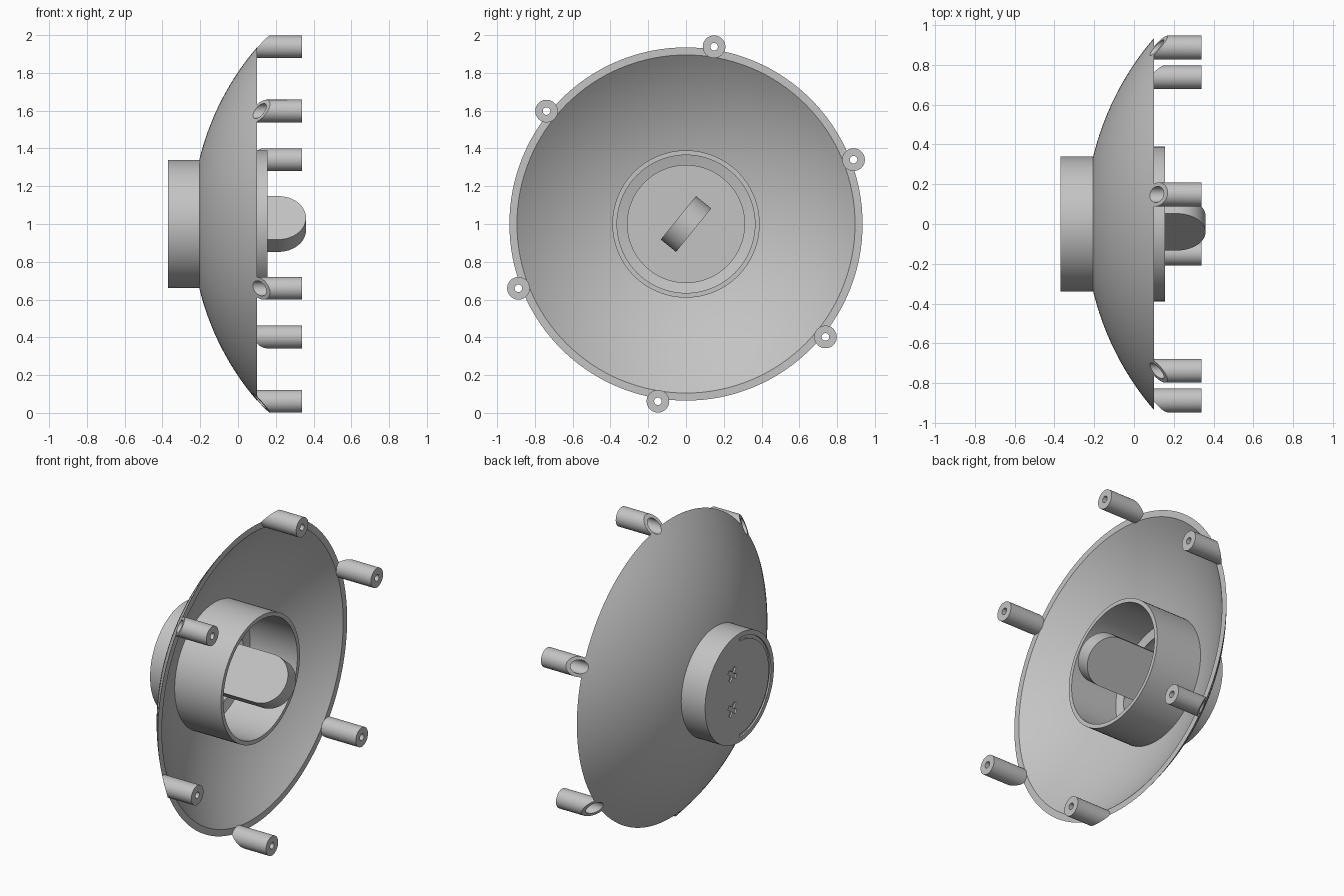
import bpy
import bmesh
from math import sin, cos, pi, sqrt, hypot, radians
from mathutils import Matrix

default = bpy.data.objects.get("Cube")
if default:
    bpy.data.objects.remove(default, do_unlink=True)

AXIS_Z = 1.0        # height of the turning axis, which runs along x
CENTRE_X = 1.19     # centre of the spherical dish shell
OUTER, INNER = 1.436, 1.41

grey = bpy.data.materials.new("light grey")
grey.use_nodes = True
grey.diffuse_color = (0.55, 0.55, 0.55, 1)
grey.node_tree.nodes["Principled BSDF"].inputs["Base Color"].default_value = grey.diffuse_color


def shell_x(r, radius):
    return CENTRE_X - sqrt(radius ** 2 - r ** 2)


def finish(name, bm):
    bmesh.ops.remove_doubles(bm, verts=bm.verts, dist=1e-5)
    bmesh.ops.recalc_face_normals(bm, faces=bm.faces)
    mesh = bpy.data.meshes.new(name)
    bm.to_mesh(mesh)
    bm.free()
    mesh.materials.append(grey)
    obj = bpy.data.objects.new(name, mesh)
    bpy.context.collection.objects.link(obj)
    return obj


def lathe(profile, steps, y=0.0, z=AXIS_Z, start=0.0, sweep=2 * pi, bm=None):
    """Turn a closed (x, r) profile round an axis parallel to x."""
    bm = bm or bmesh.new()
    full = sweep > 6.28
    rings = []
    for i in range(steps if full else steps + 1):
        a = start + sweep * i / steps
        rings.append([bm.verts.new((x, y + r * cos(a), z + r * sin(a))) for x, r in profile])
    n = len(profile)
    for i in range(steps):
        a, b = rings[i], rings[(i + 1) % len(rings)]
        for j in range(n):
            k = (j + 1) % n
            if profile[j][1] or profile[k][1]:
                bm.faces.new((a[j], a[k], b[k], b[j]))
    if not full:
        bm.faces.new(rings[0])
        bm.faces.new(rings[-1])
    return bm


def cut(obj, cutter):
    cutter.hide_render = True
    mod = obj.modifiers.new("cut", 'BOOLEAN')
    mod.operation = 'DIFFERENCE'
    mod.solver = 'EXACT'
    mod.object = cutter
    bpy.context.view_layer.objects.active = obj
    bpy.ops.object.modifier_apply(modifier=mod.name)
    bpy.data.objects.remove(cutter, do_unlink=True)


def smooth(obj):
    bpy.ops.object.select_all(action='DESELECT')
    obj.select_set(True)
    bpy.context.view_layer.objects.active = obj
    bpy.ops.object.shade_smooth_by_angle(angle=radians(30))


# Spherical dish with a central bore and flat rim
def arc(r0, r1, radius, count=18):
    radii = [r0 + (r1 - r0) * i / count for i in range(count + 1)]
    return [(shell_x(r, radius), r) for r in radii]


dish_profile = arc(0.312, 0.935, OUTER) + arc(0.895, 0.312, INNER)
dish = finish("dish", lathe(dish_profile, 128))

# Collar standing inside the dish
collar = finish("collar", lathe(
    [(-0.18, 0.365), (-0.18, 0.39), (0.155, 0.39), (0.155, 0.365)], 96))

# Hollow hub behind the dish
hub = finish("hub", lathe(
    [(-0.37, 0), (-0.37, 0.34), (-0.19, 0.34), (-0.19, 0.31), (-0.34, 0.31), (-0.34, 0)], 96))

# Half-round groove and two cross recesses in the hub's end
cut(hub, finish("groove_cutter", lathe(
    [(-0.4, 0.29), (-0.4, 0.31), (-0.36, 0.31), (-0.36, 0.29)], 48, start=pi / 2, sweep=pi)))
for side in (1, -1):
    for turn in (35, 125):
        bm = bmesh.new()
        bmesh.ops.create_cube(bm, size=1.0, matrix=(
            Matrix.Translation((-0.38, 0.07, AXIS_Z + side * 0.11))
            @ Matrix.Rotation(radians(turn), 4, 'X')
            @ Matrix.Diagonal((0.04, 0.09, 0.025, 1))))
        cut(hub, finish("cross_cutter", bm))

# Grip blade with a round end, set at a slant
bm = bmesh.new()
half = 0.148
outline = [(-0.35, -half)]
outline += [(0.212 + half * cos(a), half * sin(a))
            for a in (-pi / 2 + pi * i / 32 for i in range(33))]
outline.append((-0.35, half))
face = bm.faces.new([bm.verts.new((x, u, -0.052)) for x, u in outline])
moved = bmesh.ops.extrude_face_region(bm, geom=[face])["geom"]
bmesh.ops.translate(bm, vec=(0, 0, 0.104),
                    verts=[v for v in moved if isinstance(v, bmesh.types.BMVert)])
bmesh.ops.transform(bm, verts=bm.verts, matrix=(
    Matrix.Translation((0, 0, AXIS_Z)) @ Matrix.Rotation(radians(51), 4, 'X')))
blade = finish("grip_blade", bm)

# Six bored posts round the rim, their backs trimmed to the dish's sphere
posts = []
bores = bmesh.new()
for i in range(6):
    a = radians(21 + 60 * i)
    y, z = 0.95 * cos(a), AXIS_Z + 0.95 * sin(a)
    bm = lathe([(0, 0.04), (0, 0.06), (0.34, 0.06), (0.34, 0.02), (0.28, 0.02), (0.28, 0.04)],
               40, y, z)
    for v in bm.verts:
        if v.co.x < 0.01:
            v.co.x = max(0.099, shell_x(hypot(v.co.y, v.co.z - AXIS_Z), OUTER))
    posts.append(finish(f"rim_post_{i + 1}", bm))
    lathe([(0, 0), (0, 0.04), (0.2, 0.04), (0.2, 0)], 40, y, z, bm=bores)
cut(dish, finish("bore_cutter", bores))

for obj in [dish, collar, hub, blade] + posts:
    smooth(obj)
